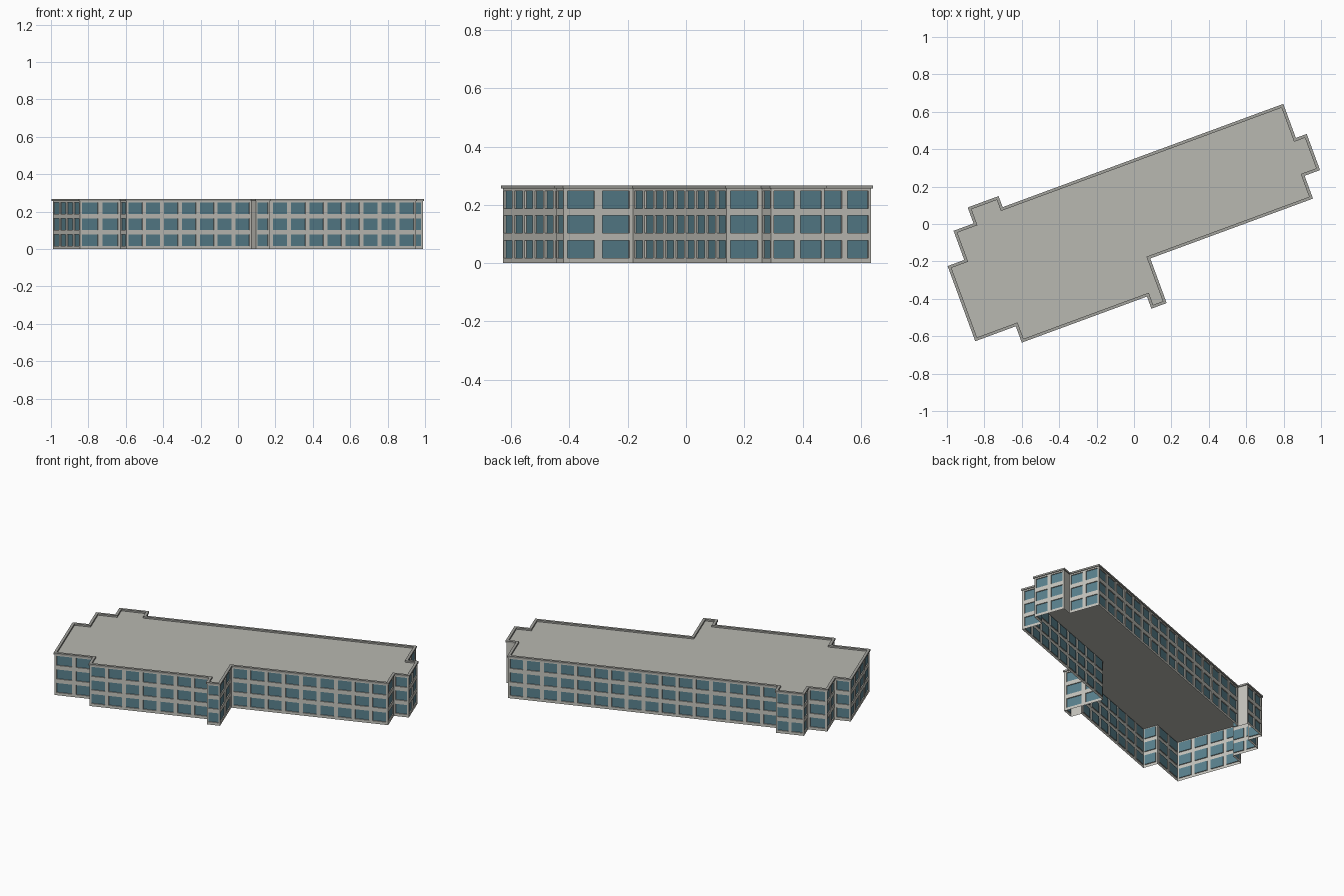
import bpy, bmesh, math
from mathutils import Vector, Matrix

if "Cube" in bpy.data.objects:
    bpy.data.objects.remove(bpy.data.objects["Cube"])

TURN = Matrix.Rotation(math.radians(20.2), 4, 'Z')
FLOOR = 0.0855          # storey height
FLOORS = 3
WALL_TOP = FLOOR * FLOORS
CAP_TOP = 0.267
RECESS = 0.006

# Outline of the coping in the building's own axes, counter-clockwise
OUTLINE = [(-1.013, -.295), (-.782, -.295), (-.782, -.388), (-.069, -.388),
           (-.069, -.457), (.018, -.457), (.018, -.203), (.945, -.203),
           (.945, -.073), (1.033, -.073), (1.033, .133), (.971, .133),
           (.971, .327), (-.628, .327), (-.628, .390), (-.804, .390),
           (-.804, .299), (-.918, .299), (-.918, .133), (-1.013, .133)]


def material(name, rgb):
    m = bpy.data.materials.new(name)
    m.diffuse_color = (*rgb, 1)
    m.use_nodes = True
    m.node_tree.nodes["Principled BSDF"].inputs["Base Color"].default_value = m.diffuse_color
    return m


WALL = material("wall_grey", (.56, .555, .51))
GLASS = material("window_blue", (.10, .22, .27))
ROOF = material("roof_grey", (.48, .48, .44))
CAP = material("coping_grey", (.36, .36, .335))


def inset(points, d):
    """Move every edge of the outline inward by d (mitred corners)."""
    out = []
    n = len(points)
    for i in range(n):
        p = Vector(points[i])
        a = (p - Vector(points[i - 1])).normalized()
        b = (Vector(points[(i + 1) % n]) - p).normalized()
        na, nb = Vector((-a.y, a.x)), Vector((-b.y, b.x))
        out.append(p + (na + nb) * (d / (1 + na.dot(nb))))
    return out


def finish(name, bm, mats):
    bmesh.ops.remove_doubles(bm, verts=bm.verts, dist=1e-5)
    bm.transform(TURN)
    me = bpy.data.meshes.new(name)
    bm.to_mesh(me)
    bm.free()
    for m in mats:
        me.materials.append(m)
    ob = bpy.data.objects.new(name, me)
    bpy.context.collection.objects.link(ob)


def face(bm, pts, mat=0):
    f = bm.faces.new([bm.verts.new(p) for p in pts])
    f.material_index = mat


# Walls: a grid of panels per side, with recessed windows
bm = bmesh.new()
wall_line = inset(OUTLINE, 0.005)
zs = [0]
for k in range(FLOORS):
    zs += [k * FLOOR + 0.017, k * FLOOR + 0.077]
zs.append(WALL_TOP)

for i, p in enumerate(wall_line):
    q = wall_line[(i + 1) % len(wall_line)]
    length = (q - p).length
    d = (q - p).normalized()
    inward = Vector((-d.y, d.x))
    cols = max(1, round(length / 0.103)) if length > 0.074 else 0
    ss = [0]
    for c in range(cols):
        ss += [(c + .11) * length / cols, (c + .89) * length / cols]
    ss.append(length)

    def at(s, z, depth=0):
        v = p + d * s + inward * depth
        return (v.x, v.y, z)

    for a in range(len(ss) - 1):
        for b in range(len(zs) - 1):
            cell = [(ss[a], zs[b]), (ss[a + 1], zs[b]),
                    (ss[a + 1], zs[b + 1]), (ss[a], zs[b + 1])]
            if a % 2 and b % 2:
                face(bm, [at(s, z, RECESS) for s, z in cell], 1)
                for j in range(4):
                    e, f = cell[j], cell[(j + 1) % 4]
                    face(bm, [at(*e), at(*f), at(*f, RECESS), at(*e, RECESS)])
            else:
                face(bm, [at(s, z) for s, z in cell])
finish("walls_and_windows", bm, [WALL, GLASS])

# Flat roof
bm = bmesh.new()
face(bm, [(v.x, v.y, WALL_TOP) for v in wall_line])
finish("roof", bm, [ROOF])

# Raised coping round the roof edge
bm = bmesh.new()
inner = inset(OUTLINE, 0.016)
rings = [[(v[0], v[1], z) for v in line] for line, z in
         ((OUTLINE, WALL_TOP), (OUTLINE, CAP_TOP), (inner, CAP_TOP), (inner, WALL_TOP + .0005))]
n = len(OUTLINE)
for r in range(4):
    lo, hi = rings[r], rings[(r + 1) % 4]
    for i in range(n):
        j = (i + 1) % n
        face(bm, [lo[i], lo[j], hi[j], hi[i]])
finish("roof_coping", bm, [CAP])
